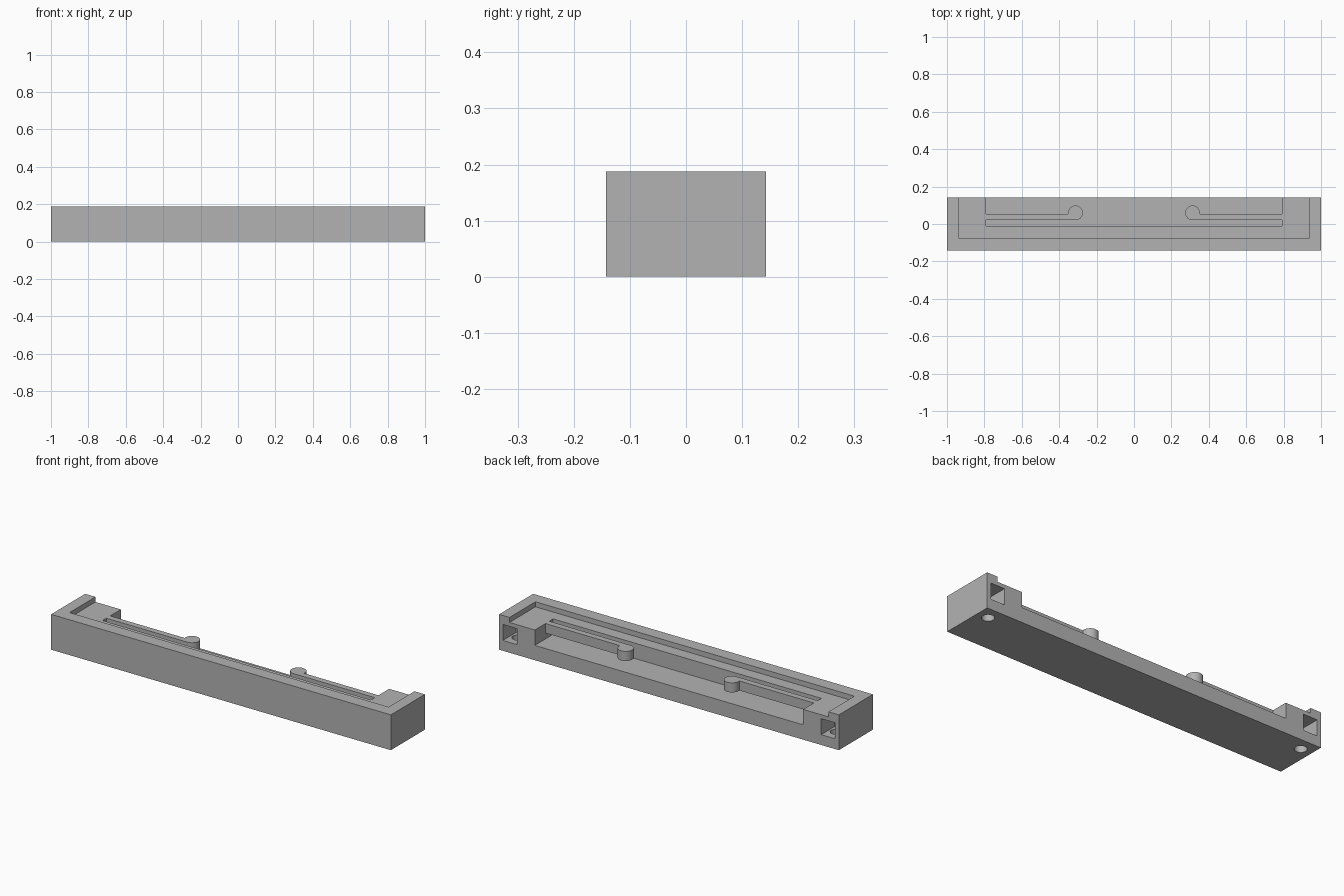
import bpy, bmesh, math

if "Cube" in bpy.data.objects:
    bpy.data.objects.remove(bpy.data.objects["Cube"], do_unlink=True)

# Main levels and extents
HALF_DEPTH, HEIGHT = 0.143, 0.188
LEDGE, FLOOR, ARM_BASE = 0.161, 0.079, 0.11
POCKET_X, BACK = 0.79, 0.2

grey = bpy.data.materials.new("plain grey")
grey.use_nodes = True
colour = (0.45, 0.45, 0.45, 1)
grey.diffuse_color = colour
grey.node_tree.nodes["Principled BSDF"].inputs["Base Color"].default_value = colour


def make_prism(name, outline, z0, z1):
    """Extrude a flat outline from z0 up to z1."""
    bm = bmesh.new()
    face = bm.faces.new([bm.verts.new((x, y, z0)) for x, y in outline])
    top = bmesh.ops.extrude_face_region(bm, geom=[face])["geom"]
    bmesh.ops.translate(bm, vec=(0, 0, z1 - z0),
                        verts=[v for v in top if isinstance(v, bmesh.types.BMVert)])
    bmesh.ops.recalc_face_normals(bm, faces=bm.faces)
    mesh = bpy.data.meshes.new(name)
    bm.to_mesh(mesh)
    bm.free()
    mesh.materials.append(grey)
    obj = bpy.data.objects.new(name, mesh)
    bpy.context.collection.objects.link(obj)
    return obj


def box(name, x0, x1, y0, y1, z0, z1):
    return make_prism(name, [(x0, y0), (x1, y0), (x1, y1), (x0, y1)], z0, z1)


def arc(cx, cy, r, start, end, steps):
    angles = [math.radians(start + (end - start) * i / steps) for i in range(steps + 1)]
    return [(cx + r * math.cos(a), cy + r * math.sin(a)) for a in angles]


def select_only(obj):
    bpy.ops.object.select_all(action='DESELECT')
    obj.select_set(True)
    bpy.context.view_layer.objects.active = obj


def cut(target, cutter):
    cutter.hide_render = True
    mod = target.modifiers.new("cut", 'BOOLEAN')
    mod.operation, mod.solver, mod.object = 'DIFFERENCE', 'EXACT', cutter
    select_only(target)
    bpy.ops.object.modifier_apply(modifier=mod.name)
    bpy.data.objects.remove(cutter, do_unlink=True)


# Long block with a shallow recess and a deeper pocket, both open at the back
body = box("body", -1, 1, -HALF_DEPTH, HALF_DEPTH, 0, HEIGHT)
cut(body, box("recess_cutter", -0.939, 0.939, -0.075, BACK, LEDGE, 0.3))
cut(body, box("pocket_cutter", -POCKET_X, POCKET_X, -0.011, BACK, FLOOR, 0.3))

parts = [body]
for side, label in ((-1, "right"), (1, "left")):
    # Square nut slot in the back, met by a screw hole from below
    x = side * 0.937
    cut(body, box("slot_cutter", x - 0.041, x + 0.041, 0.032, BACK, 0.055, 0.14))
    cut(body, make_prism("hole_cutter", arc(x, 0.074, 0.03, 0, 350, 35), -0.1, 0.1))

    # Thin spring arm ending in a round peg, clear of the pocket floor
    outline = [(POCKET_X, 0.053), (POCKET_X, 0.021)]
    outline += arc(0.313, 0.06, 0.039, -90, -370, 44)
    outline = [(side * px, py) for px, py in outline]
    parts.append(make_prism(label + "_spring_arm", outline, ARM_BASE, LEDGE))

for part in parts:
    select_only(part)
    bpy.ops.object.shade_smooth_by_angle(angle=math.radians(30))
